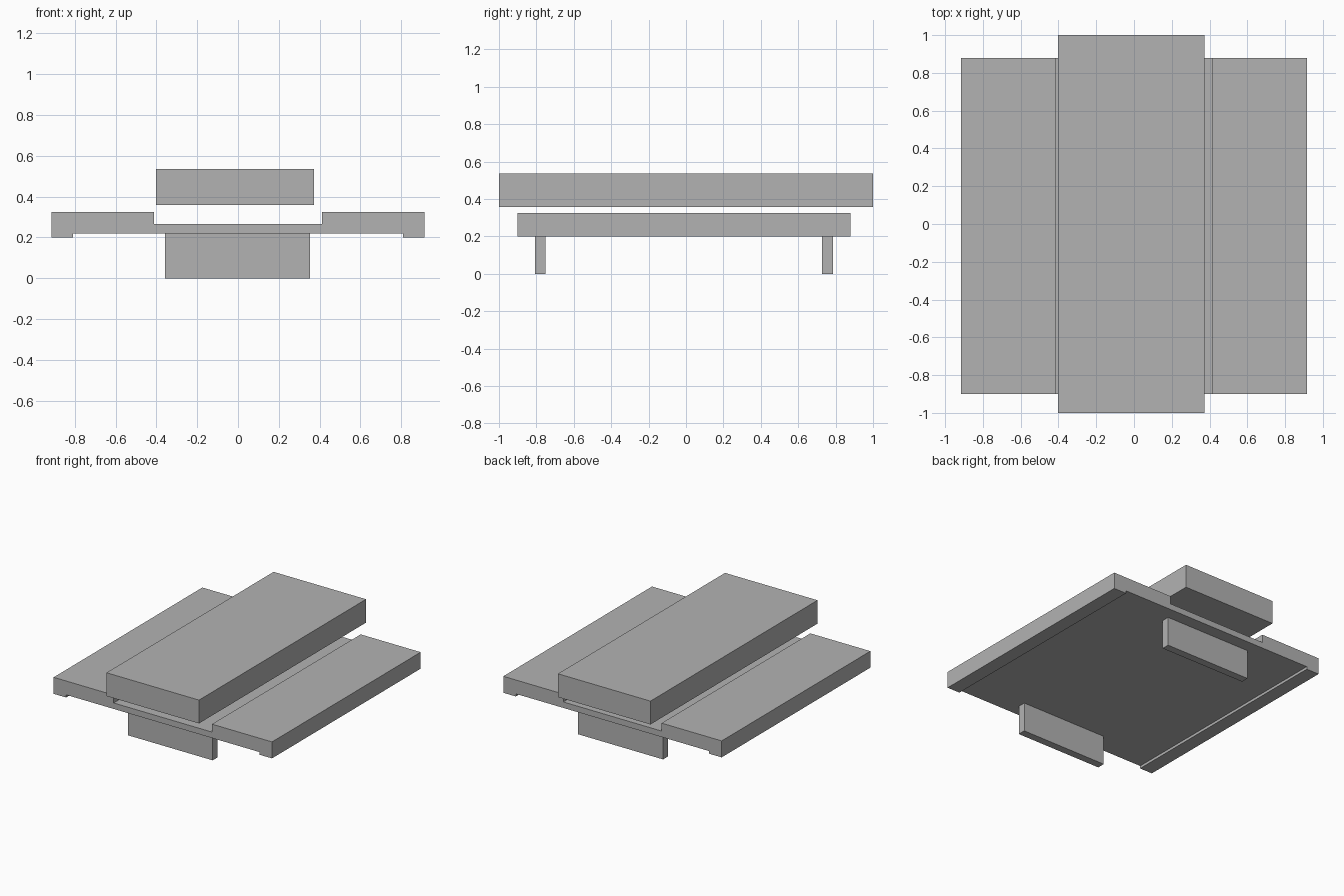
import bpy
import bmesh

cube = bpy.data.objects.get("Cube")
if cube:
    bpy.data.objects.remove(cube, do_unlink=True)

# Single plain grey
grey = bpy.data.materials.new("plain_grey")
grey.use_nodes = True
colour = (0.45, 0.45, 0.45, 1)
grey.diffuse_color = colour
grey.node_tree.nodes["Principled BSDF"].inputs["Base Color"].default_value = colour


def extrude_profile(name, profile, y0, y1):
    """Extrude an x-z outline along y into a closed solid."""
    bm = bmesh.new()
    face = bm.faces.new([bm.verts.new((x, y0, z)) for x, z in profile])
    result = bmesh.ops.extrude_face_region(bm, geom=[face])
    moved = [v for v in result["geom"] if isinstance(v, bmesh.types.BMVert)]
    bmesh.ops.translate(bm, verts=moved, vec=(0, y1 - y0, 0))
    bmesh.ops.recalc_face_normals(bm, faces=bm.faces)
    mesh = bpy.data.meshes.new(name)
    bm.to_mesh(mesh)
    bm.free()
    mesh.materials.append(grey)
    obj = bpy.data.objects.new(name, mesh)
    bpy.context.collection.objects.link(obj)
    return obj


def box(name, x0, x1, y0, y1, z0, z1):
    return extrude_profile(name, [(x0, z0), (x1, z0), (x1, z1), (x0, z1)], y0, y1)


# Deck: raised side benches, sunken middle channel and lips under the outer edges
half = [(0.81, 0.22), (0.81, 0.2), (0.915, 0.2),
        (0.915, 0.325), (0.412, 0.325), (0.412, 0.265)]
mirrored = [(-x, z) for x, z in reversed(half)]
extrude_profile("deck", half + mirrored, -0.9, 0.88)

# Floating top slab
box("top_slab", -0.402, 0.373, -1, 1, 0.358, 0.535)

# Cross legs under the deck
for name, y0, y1 in (("front_leg", -0.808, -0.75), ("back_leg", 0.728, 0.786)):
    box(name, -0.358, 0.354, y0, y1, 0, 0.22)
